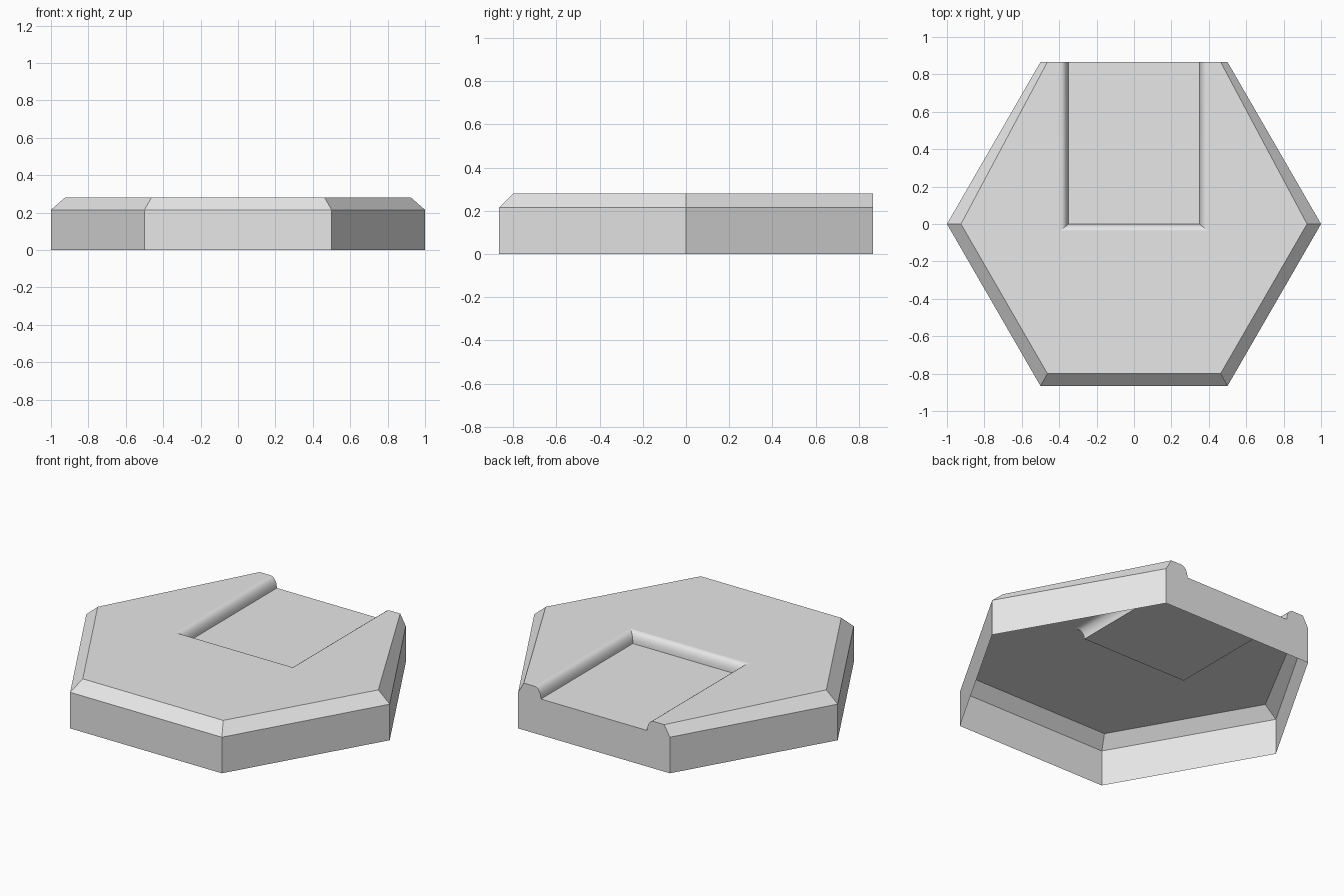
import bpy
import bmesh
from math import sin, cos, pi

cube = bpy.data.objects.get("Cube")
if cube:
    bpy.data.objects.remove(cube, do_unlink=True)

grey = bpy.data.materials.new("plain_grey")
grey.use_nodes = True
grey.diffuse_color = (0.8, 0.8, 0.8, 1)
grey.node_tree.nodes["Principled BSDF"].inputs["Base Color"].default_value = (0.8, 0.8, 0.8, 1)

# Main dimensions
BACK, RIM, TOP = 0.866, 0.215, 0.28
FLOOR_X, LIP = 0.35, 0.042
STEPS = 6

bm = bmesh.new()


def ring(points, z):
    return [bm.verts.new((x, y, z)) for x, y in points]


# Hexagon outline from the back left corner round the front to the back right
outer = [(0.5, BACK), (1, 0), (0.5, -BACK), (-0.5, -BACK), (-1, 0), (-0.5, BACK)]
inner = [(0.463, BACK), (0.925, 0), (0.463, -0.8), (-0.463, -0.8), (-0.925, 0), (-0.463, BACK)]
base = ring(outer, 0)
rim = ring(outer, RIM)
crown = ring(inner, TOP)

# Rounded lip of the recess: U-shaped loops from the top down to the floor
loops = []
for i in range(STEPS + 1):
    a = i / STEPS * pi / 2
    d = LIP * (1 - sin(a))
    x = FLOOR_X + d
    loops.append(ring([(x, BACK), (x, -d * 0.83), (-x, -d * 0.83), (-x, BACK)],
                      RIM + (TOP - RIM) * cos(a)))


def strip(lower, upper):
    return [bm.faces.new((lower[k], lower[k + 1], upper[k + 1], upper[k]))
            for k in range(len(lower) - 1)]


# Side walls and chamfer (the underside stays open)
strip(base, rim)
strip(rim, crown)

# Top surface around the recess, and the recess floor
top = bm.faces.new(crown + loops[0][::-1])
bm.faces.new(loops[-1])

# Smooth lip faces, with creased mitres at the two corners
for a, b in zip(loops, loops[1:]):
    for face in strip(b, a):
        face.smooth = True
    for k in (1, 2):
        bm.edges.get((a[k], b[k])).smooth = False

# Back wall following the recess profile
bm.faces.new([base[0], rim[0], crown[0]] + [l[0] for l in loops]
             + [l[3] for l in reversed(loops)] + [crown[-1], rim[-1], base[-1]])

bmesh.ops.recalc_face_normals(bm, faces=bm.faces[:])
top.normal_update()
if top.normal.z < 0:
    bmesh.ops.reverse_faces(bm, faces=bm.faces[:])

mesh = bpy.data.meshes.new("hexagonal_tile")
bm.to_mesh(mesh)
bm.free()
mesh.materials.append(grey)
tile = bpy.data.objects.new("hexagonal_tile", mesh)
bpy.context.collection.objects.link(tile)
